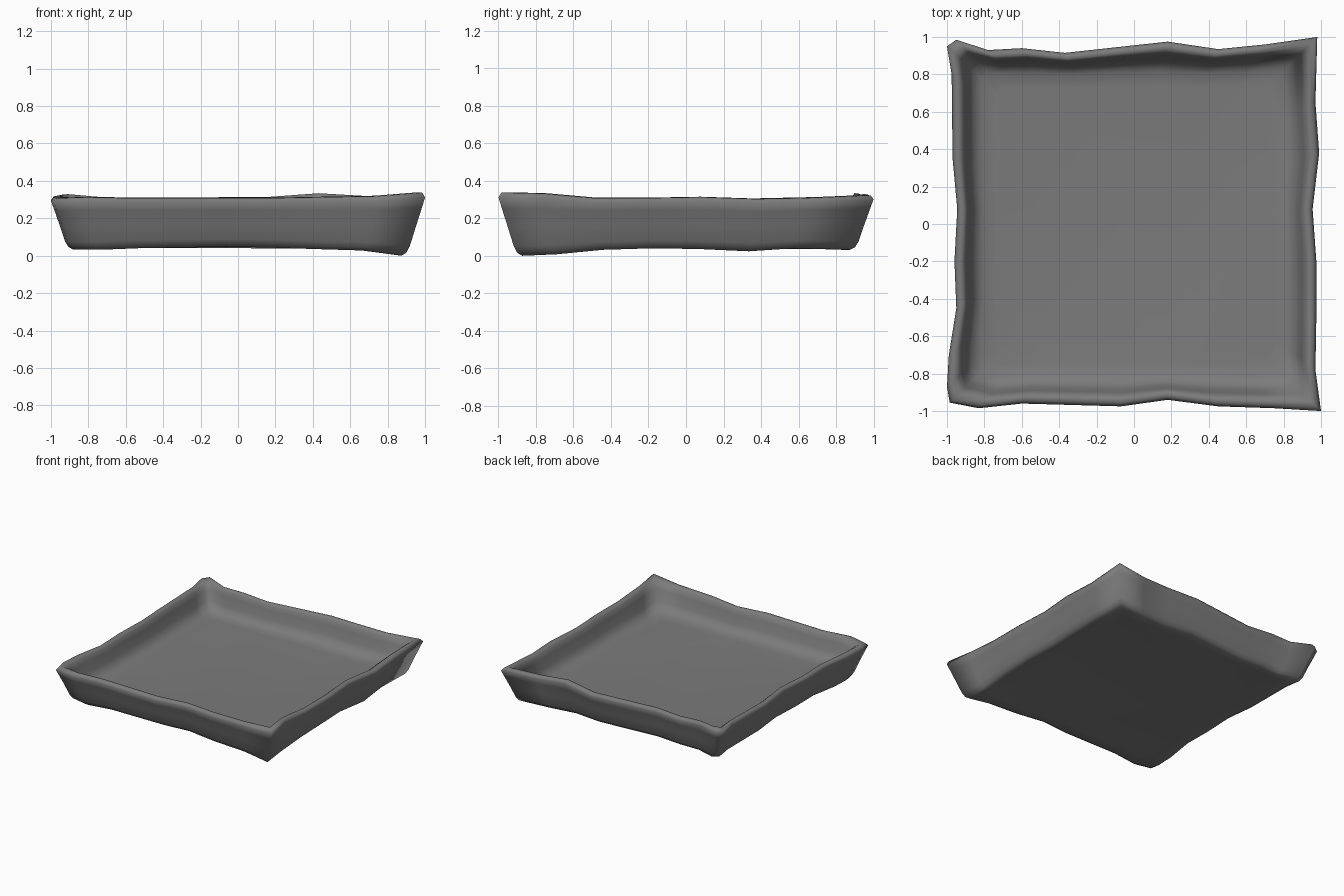
import bpy, bmesh

# Wavy rim outline, counter-clockwise: x, y, rim height, underside height
RIM = [
    (-0.985, -0.955, 0.31, 0.03), (-0.83, -0.985, 0.315, 0.03), (-0.60, -0.96, 0.31, 0.04),
    (-0.07, -0.975, 0.31, 0.05), (0.18, -0.94, 0.31, 0.045), (0.45, -0.975, 0.315, 0.035),
    (0.75, -0.985, 0.32, 0.025), (1.00, -1.00, 0.34, -0.01),
    (0.97, -0.78, 0.335, 0.0), (0.975, -0.50, 0.31, 0.03), (0.975, -0.20, 0.31, 0.04),
    (0.955, 0.08, 0.315, 0.035), (0.99, 0.38, 0.305, 0.02), (0.97, 0.65, 0.31, 0.04),
    (0.98, 1.00, 0.325, 0.03),
    (0.70, 0.96, 0.32, 0.03), (0.45, 0.935, 0.335, 0.04), (0.18, 0.975, 0.315, 0.045),
    (-0.37, 0.915, 0.31, 0.04), (-0.60, 0.94, 0.31, 0.04), (-0.78, 0.93, 0.315, 0.035),
    (-0.95, 0.985, 0.33, 0.03), (-1.00, 0.95, 0.32, 0.03),
    (-0.975, 0.80, 0.315, 0.035), (-0.97, 0.35, 0.305, 0.035), (-0.945, 0.08, 0.315, 0.045),
    (-0.96, -0.20, 0.31, 0.045), (-0.95, -0.45, 0.31, 0.04), (-0.99, -0.70, 0.315, 0.03),
    (-1.00, -0.87, 0.315, 0.03),
]

# Wall section from underside, over the rim, to the floor: scale, height fraction, waviness
SECTION = [
    (0.80, 0.02, 0.3), (0.885, 0.0, 0.8), (0.912, 0.05, 0.8), (0.93, 0.15, 0.8),
    (0.955, 0.45, 0.9), (0.982, 0.75, 1.0), (1.0, 0.92, 1.0), (0.985, 0.99, 1.0),
    (0.96, 1.0, 0.95), (0.94, 0.94, 0.8), (0.925, 0.80, 0.7), (0.905, 0.55, 0.6),
    (0.88, 0.40, 0.5), (0.84, 0.32, 0.3), (0.76, 0.30, 0.2),
]


def ring(bm, scale, height, wave):
    verts = []
    for x, y, top, low in RIM:
        # blend the wavy outline towards a regular round-cornered square
        k = 0.97 / (abs(x) ** 20 + abs(y) ** 20) ** 0.05
        k = scale * (wave + (1 - wave) * k)
        low = 0.04 + (low - 0.04) * wave
        top = 0.315 + (top - 0.315) * wave
        verts.append(bm.verts.new((x * k, y * k, low + (top - low) * height)))
    return verts


# Tray shell
bm = bmesh.new()
rings = [ring(bm, *s) for s in SECTION]
n = len(RIM)
for a, b in zip(rings, rings[1:]):
    for i in range(n):
        j = (i + 1) % n
        bm.faces.new((a[i], a[j], b[j], b[i]))
bm.faces.new(list(reversed(rings[0])))
bm.faces.new(rings[-1])
bmesh.ops.recalc_face_normals(bm, faces=bm.faces)
for f in bm.faces:
    f.smooth = True

mesh = bpy.data.meshes.new("square_tray")
bm.to_mesh(mesh)
bm.free()
tray = bpy.data.objects.new("square_tray", mesh)
bpy.context.collection.objects.link(tray)

# Dark grey finish
mat = bpy.data.materials.new("dark_grey")
mat.diffuse_color = (0.2, 0.2, 0.2, 1)
mesh.materials.append(mat)
